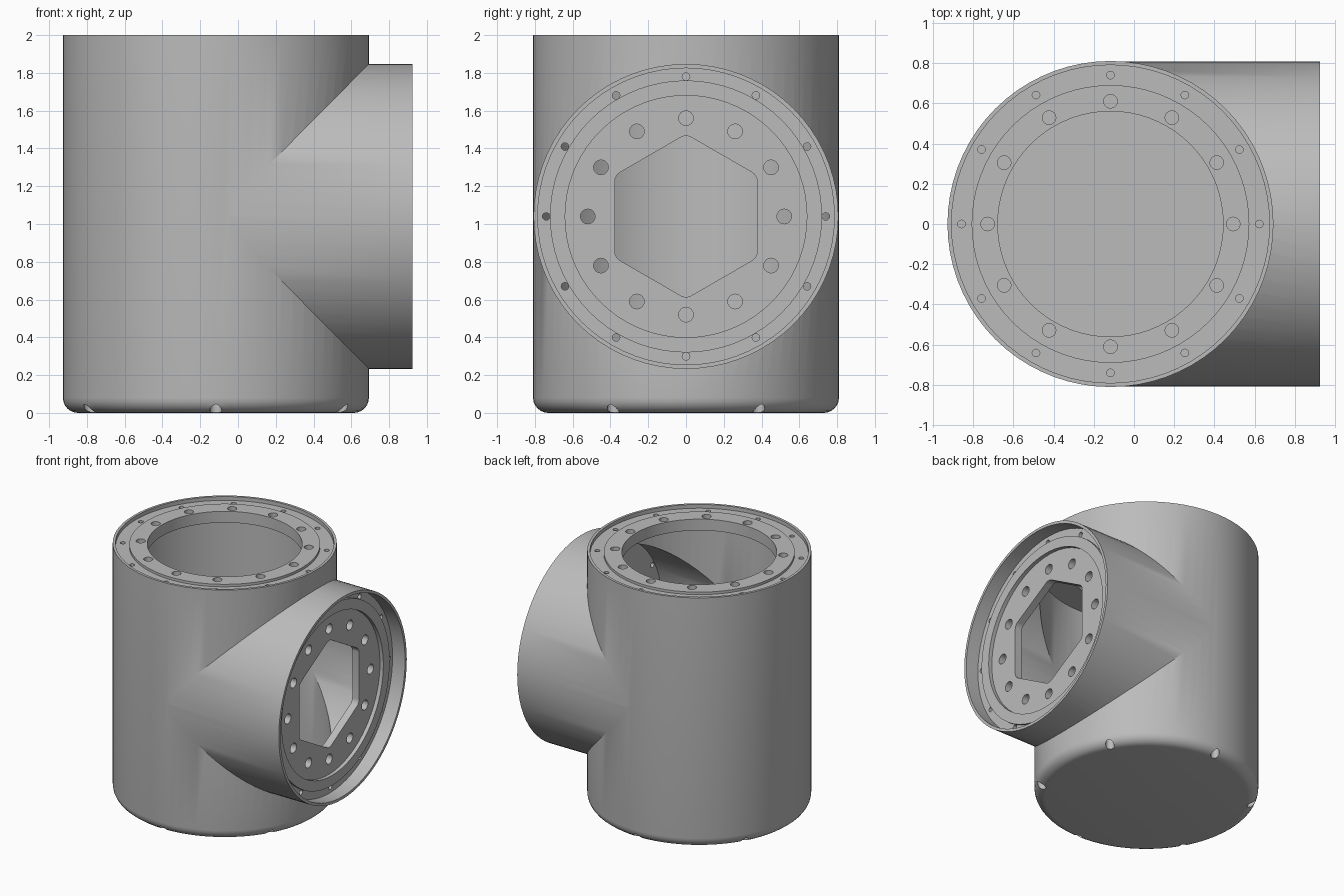
import bpy
import bmesh
from math import pi, sin, cos
from mathutils import Matrix

if "Cube" in bpy.data.objects:
    bpy.data.objects.remove(bpy.data.objects["Cube"])

SEG = 72
AXIS_X, PORT_Z = -0.117, 1.04
UPRIGHT = Matrix.Translation((AXIS_X, 0, 0))
SIDEWAYS = Matrix.Translation((AXIS_X, 0, PORT_Z)) @ Matrix.Rotation(pi / 2, 4, "Y")
TOP, END = 2.0, 1.042          # ends of the two tubes along their axes

grey = bpy.data.materials.new("neutral grey")
grey.use_nodes = True
grey.diffuse_color = (0.5, 0.5, 0.5, 1)
grey.node_tree.nodes["Principled BSDF"].inputs["Base Color"].default_value = (0.5, 0.5, 0.5, 1)


def finish(name, bm):
    bmesh.ops.recalc_face_normals(bm, faces=bm.faces)
    mesh = bpy.data.meshes.new(name)
    bm.to_mesh(mesh)
    bm.free()
    mesh.materials.append(grey)
    obj = bpy.data.objects.new(name, mesh)
    bpy.context.collection.objects.link(obj)
    return obj


def lathe(name, profile, frame):
    """Turn (radius, height) points into a closed solid."""
    bm = bmesh.new()
    rings = [[bm.verts.new(frame @ Matrix.Rotation(2 * pi * i / SEG, 4, "Z") @ Matrix.Translation((r, 0, z))
              @ Matrix.Identity(4).to_translation()) for i in range(SEG)] for r, z in profile]
    for low, high in zip(rings, rings[1:]):
        for i in range(SEG):
            j = (i + 1) % SEG
            bm.faces.new((low[i], low[j], high[j], high[i]))
    bm.faces.new(rings[0])
    bm.faces.new(rings[-1])
    return finish(name, bm)


def holes(name, frame, circle, radius, low, high, count=12, start=0):
    """A ring of round pegs used as a cutter."""
    bm = bmesh.new()
    for i in range(count):
        a = start + 2 * pi * i / count
        place = frame @ Matrix.Translation((circle * cos(a), circle * sin(a), (low + high) / 2))
        bmesh.ops.create_cone(bm, cap_ends=True, segments=16, radius1=radius,
                              radius2=radius, depth=high - low, matrix=place)
    return finish(name, bm)


def combine(target, tool, operation):
    mod = target.modifiers.new(operation, "BOOLEAN")
    mod.operation, mod.solver, mod.object = operation, "EXACT", tool
    bpy.context.view_layer.objects.active = target
    bpy.ops.object.modifier_apply(modifier=mod.name)
    bpy.data.objects.remove(tool)


# Upright tube with rounded base, thin lip and raised top flange
R, FILLET = 0.81, 0.08
base = [(R - FILLET + FILLET * sin(a), FILLET - FILLET * cos(a))
        for a in (pi / 2 * i / 6 for i in range(7))]
body = lathe("tee_body", base + [(R, TOP), (0.79, TOP), (0.79, TOP - 0.03),
                                 (0.69, TOP - 0.03), (0.69, TOP - 0.01)], UPRIGHT)

# Side port with deep lip, stepped ring and recessed plate
r = 0.807
port = lathe("side_port", [(r, 0), (r, END), (0.785, END), (0.785, END - 0.11), (0.72, END - 0.11),
                           (0.72, END - 0.09), (0.64, END - 0.09), (0.64, END - 0.12)], SIDEWAYS)
combine(body, port, "UNION")

# Hollow interior and round top opening
cutters = [
    lathe("main_void", [(0.77, 0.1), (0.77, TOP - 0.1)], UPRIGHT),
    lathe("port_void", [(0.766, 0), (0.766, END - 0.18)], SIDEWAYS),
    lathe("top_opening", [(0.56, TOP - 0.2), (0.56, TOP + 0.1)], UPRIGHT),
]

# Hexagonal window with softened corners
bm = bmesh.new()
bmesh.ops.create_cone(bm, cap_ends=True, segments=6, radius1=0.435, radius2=0.435, depth=0.3)
turn = 0 if any(abs(v.co.y) < 0.01 for v in bm.verts) else pi / 2
long_edges = [e for e in bm.edges if abs(e.verts[0].co.z - e.verts[1].co.z) > 0.1]
bmesh.ops.bevel(bm, geom=long_edges, offset=0.03, segments=4, profile=0.5, affect="EDGES")
bm.transform(SIDEWAYS @ Matrix.Translation((0, 0, END - 0.1)) @ Matrix.Rotation(turn, 4, "Z"))
cutters.append(finish("hex_window", bm))

# Bolt holes, small screw holes and notches in the base
cutters += [
    holes("top_bolt_holes", UPRIGHT, 0.61, 0.034, TOP - 0.06, TOP + 0.05),
    holes("top_screw_holes", UPRIGHT, 0.74, 0.019, TOP - 0.07, TOP + 0.05),
    holes("port_bolt_holes", SIDEWAYS, 0.52, 0.039, END - 0.3, END + 0.05),
    holes("port_screw_holes", SIDEWAYS, 0.74, 0.02, END - 0.25, END + 0.05),
    holes("base_notches", UPRIGHT, 0.77, 0.032, -0.05, 0.095, 6, pi / 6),
]
for tool in cutters:
    combine(body, tool, "DIFFERENCE")

# Smooth walls, crisp edges
bpy.ops.object.select_all(action="DESELECT")
body.select_set(True)
bpy.context.view_layer.objects.active = body
bpy.ops.object.shade_smooth_by_angle(angle=pi / 6)
